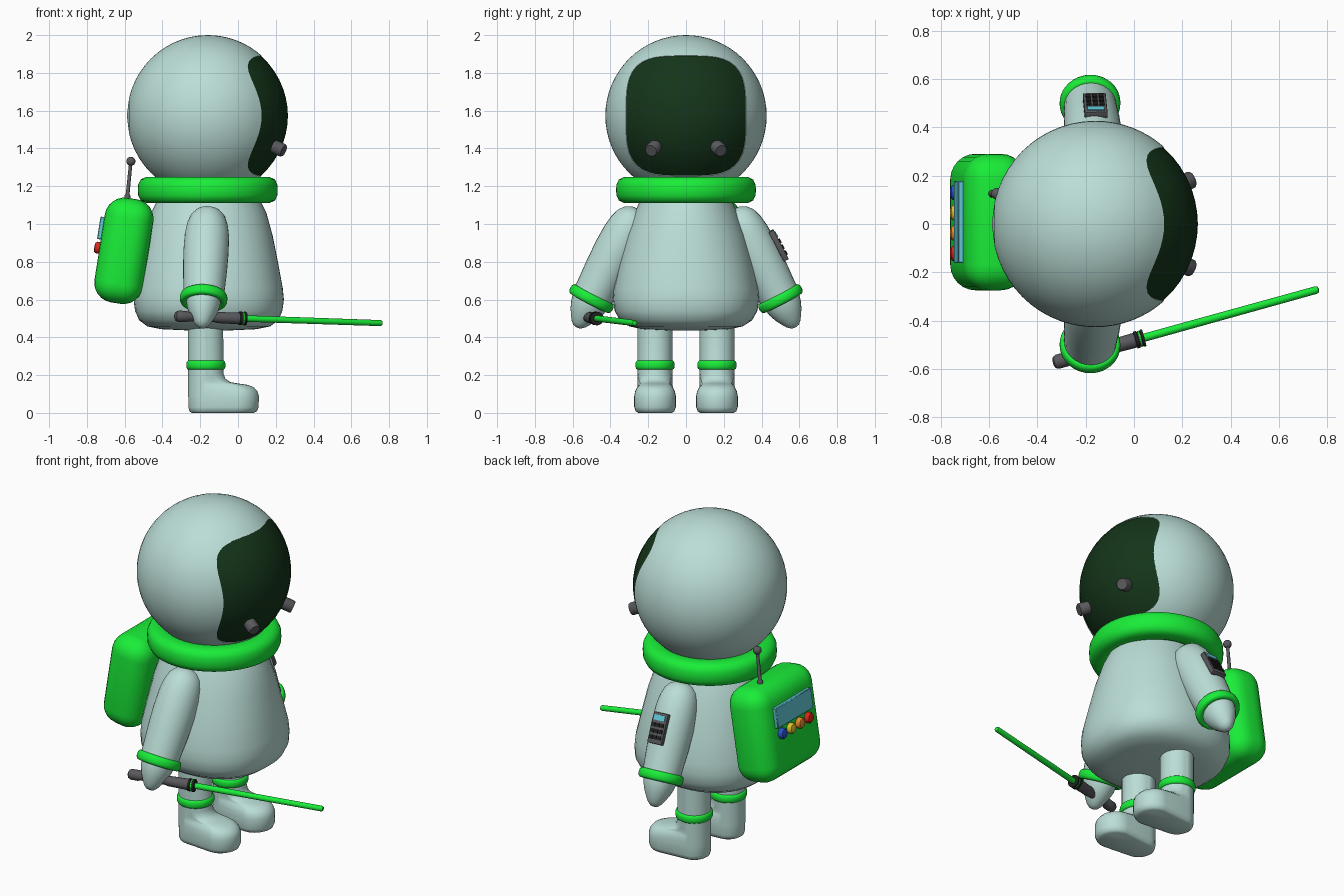
import bpy, bmesh
from math import sin, cos, pi, radians
from mathutils import Vector, Matrix

if "Cube" in bpy.data.objects:
    bpy.data.objects.remove(bpy.data.objects["Cube"])


def material(name, r, g, b):
    m = bpy.data.materials.new(name)
    m.diffuse_color = (r, g, b, 1)
    m.use_nodes = True
    m.node_tree.nodes["Principled BSDF"].inputs["Base Color"].default_value = m.diffuse_color
    return m


SUIT = material("suit", .50, .73, .68)
GREEN = material("green", .01, .85, .04)
GLASS = material("dark_glass", .007, .035, .01)
METAL = material("metal", .10, .10, .11)
BLACK = material("black", .015, .015, .015)
CYAN = material("screen", .12, .60, .70)
BUTTONS = [material("blue", .02, .08, .6), material("yellow", .75, .5, .03),
           material("orange", .75, .25, .02), material("red", .7, .02, .01)]


def finish(name, bm, mat, matrix=Matrix(), angle=40):
    bmesh.ops.recalc_face_normals(bm, faces=bm.faces[:])
    me = bpy.data.meshes.new(name)
    bm.to_mesh(me)
    bm.free()
    me.materials.append(mat)
    ob = bpy.data.objects.new(name, me)
    bpy.context.collection.objects.link(ob)
    me.transform(matrix)
    bpy.ops.object.select_all(action='DESELECT')
    ob.select_set(True)
    bpy.context.view_layer.objects.active = ob
    bpy.ops.object.shade_smooth_by_angle(angle=radians(angle))
    return ob


def loft(name, rings, mat, matrix=Matrix(), caps=(True, True), closed=False, angle=40):
    """Skin a list of equally long point loops."""
    bm = bmesh.new()
    vs = [[bm.verts.new(p) for p in ring] for ring in rings]
    n = len(vs[0])
    pairs = list(zip(vs, vs[1:])) + ([(vs[-1], vs[0])] if closed else [])
    for a, b in pairs:
        for i in range(n):
            j = (i + 1) % n
            bm.faces.new((a[i], a[j], b[j], b[i]))
    if not closed:
        if caps[0]:
            bm.faces.new(vs[0])
        if caps[1]:
            bm.faces.new(vs[-1])
    return finish(name, bm, mat, matrix, angle)


def oval(rx, ry, z, n=32, e=2.0, cx=0.0):
    pts = []
    for i in range(n):
        c, s = cos(2 * pi * i / n), sin(2 * pi * i / n)
        k = (abs(c) ** e + abs(s) ** e) ** (-1 / e)
        pts.append(Vector((cx + rx * c * k, ry * s * k, z)))
    return pts


def along(p, d):
    """Matrix at p whose z axis points along d."""
    return Matrix.Translation(p) @ Vector(d).to_track_quat('Z', 'Y').to_matrix().to_4x4()


def revolve(name, profile, mat, matrix=Matrix(), n=24, **kw):
    return loft(name, [oval(r, r, z, n) for r, z in profile], mat, matrix, **kw)


def band(name, inner, outer, height, mat, matrix, n=40, e=2.6):
    """Padded ring with a squarish round section."""
    mid, w = (inner + outer) / 2, (outer - inner) / 2
    sec = [(mid + p.x, p.y) for p in oval(w, height / 2, 0, 16, e)]
    return revolve(name, sec, mat, matrix, n, closed=True, angle=60)


def box(name, size, loc, mat, matrix=Matrix(), bevel=.005, seg=2):
    bm = bmesh.new()
    bmesh.ops.create_cube(bm, size=1)
    bmesh.ops.scale(bm, vec=size, verts=bm.verts[:])
    if bevel:
        bmesh.ops.bevel(bm, geom=bm.edges[:], offset=bevel, segments=seg, profile=.5, affect='EDGES')
    return finish(name, bm, mat, matrix @ Matrix.Translation(loc))


# helmet: back half of a sphere, then rings morphing into the visor opening
HEAD = Vector((-.16, 0, 1.573))
R, N = .427, 64
outline = [Vector((0, p.x, p.y)) for p in oval(.318, .318, 0, N, 3.6)]


def on_sphere(p, r):
    return Vector(((r * r - p.y ** 2 - p.z ** 2) ** .5, p.y, p.z))


rim = [on_sphere(p, R) for p in outline]
equator = [Vector((0, p.y, p.z)).normalized() for p in outline]
rings = []
for k in range(1, 15):
    a = radians(90 * (k / 14) if k > 1 else 2)
    rings.append([e * R * sin(a) - Vector((R * cos(a), 0, 0)) for e in equator])
for k in range(1, 9):
    rings.append([e.slerp(p.normalized(), k / 8) * R for e, p in zip(equator, rim)])
rings.append([p * .95 for p in rim])
loft("helmet", rings, SUIT, Matrix.Translation(HEAD), caps=(True, False))

# visor
loft("visor", [[on_sphere(p * s, R - .003) for p in outline]
               for s in (.02, .15, .3, .45, .6, .75, .88, .995)],
     GLASS, Matrix.Translation(HEAD), caps=(True, False))

# visor knobs
for s in (-1, 1):
    d = Vector((.39, .18 * s, -.18)).normalized()
    revolve("visor_knob", [(.036, .40), (.036, .474), (.031, .480)], METAL, along(HEAD, d))

# collar
band("collar", .23, .37, .14, GREEN, Matrix.Translation((-.16, 0, 1.18)), 64, 3)

# body: (half x, half y, z, squareness)
BODY = [(.10, .09, .436, 2.2), (.25, .23, .443, 2.3), (.325, .30, .458, 2.4),
        (.368, .35, .49, 2.4), (.39, .378, .54, 2.4), (.398, .387, .60, 2.3),
        (.392, .383, .66, 2.3), (.37, .358, .78, 2.2), (.338, .318, .94, 2.1),
        (.305, .272, 1.06, 2), (.275, .245, 1.12, 2), (.24, .22, 1.18, 2)]
loft("body", [oval(a, b, z, 48, e, -.155) for a, b, z, e in BODY], SUIT, angle=60)


# boots and legs: horizontal slices with a round heel and a round toe
def slice_points(z, heel, toe, rb, rf, y):
    pts = []
    for cx, r, a0 in ((toe - rf, rf, -pi / 2), (heel + rb, rb, pi / 2)):
        for i in range(16):
            a = a0 + pi * i / 15
            pts.append(Vector((cx + r * cos(a), y + r * sin(a), z)))
    return pts


BOOT = [(0, -.245, .085, .075, .088), (.008, -.257, .101, .087, .102),
        (.03, -.263, .110, .093, .110), (.09, -.264, .111, .093, .110),
        (.115, -.264, .103, .093, .105), (.135, -.264, .085, .093, .095),
        (.148, -.264, .055, .093, .080), (.156, -.264, .0, .093, .078),
        (.163, -.264, -.04, .093, .082), (.18, -.264, -.066, .093, .088),
        (.21, -.264, -.077, .093, .0925), (.52, -.264, -.078, .0929, .0929)]
for s in (-1, 1):
    loft("leg_and_boot", [slice_points(*row, .164 * s) for row in BOOT], SUIT, angle=60)
    band("ankle_ring", .07, .104, .05, GREEN, Matrix.Translation((-.17, .164 * s, .253)))

# arms, cuffs and mitten hands share one axis per side
ARM = [(.107, -.01), (.109, .05), (.116, .16), (.120, .28), (.117, .38), (.108, .44),
       (.092, .487), (.065, .518), (.03, .533), (.005, .536)]
HAND = [(.002, -.172), (.022, -.168), (.042, -.15), (.058, -.125), (.076, -.095),
        (.092, -.055), (.099, -.02), (.10, .02)]
for s in (-1, 1):
    up = Vector((.045, -.46 * s, .885)).normalized()
    side = Vector((1, 0, 0)) - up * up.x
    side.normalize()
    m = Matrix((side, up.cross(side), up)).transposed().to_4x4()
    m = Matrix.Translation((-.182, .5 * s, .605)) @ m
    revolve("arm", ARM, SUIT, m, 32, angle=60)
    loft("hand", [oval(r * .92, r, z, 28) for r, z in HAND], SUIT, m, angle=60)
    band("cuff", .085, .126, .056, GREEN, m)
    if s > 0:
        # wrist control pad on the outside of the left arm
        pad = m @ Matrix.Translation((.01, .121, .255))
        box("control_pad", (.095, .03, .175), (0, 0, 0), METAL, pad)
        box("pad_screen", (.07, .008, .03), (0, .016, .058), CYAN, pad, 0)
        for i in (-1, 0, 1):
            for j in range(3):
                box("pad_button", (.02, .01, .022), (i * .027, .017, .018 - j * .035),
                    BLACK, pad, 0)

# backpack, leaning with the body
pack = Matrix.Translation((-.604, .008, .858)) @ Matrix.Rotation(radians(9), 4, 'Y')
box("backpack", (.26, .565, .56), (0, 0, 0), GREEN, pack, .105, 6)
box("pack_screen", (.045, .34, .12), (-.128, 0, .1), CYAN, pack, .004, 1)
for i, mat in enumerate(BUTTONS):
    m = pack @ along((-.11, .122 - .084 * i, -.005), (-1, 0, 0))
    revolve("pack_button", [(.031, 0), (.031, .036), (.024, .045), (.01, .048)], mat, m)

# antenna
base, tip = Vector((-.59, .125, 1.10)), Vector((-.567, .125, 1.332))
L = (tip - base).length
revolve("antenna", [(.016, 0), (.016, .05), (.010, .06), (.009, L)], METAL, along(base, tip - base), 16)
revolve("antenna_ball", [(max(.024 * sin(pi * k / 10), .001), -.024 * cos(pi * k / 10))
                         for k in range(11)], METAL, Matrix.Translation(tip))

# glowing blade: handle, collar rings and rod on one axis
a, b = Vector((-.335, -.575, .512)), Vector((.765, -.27, .475))
m = along(a, b - a)
length = (b - a).length
revolve("blade_handle", [(.012, 0), (.024, .006), (.030, .02), (.030, .06), (.025, .08),
                         (.025, .22), (.029, .24), (.032, .38), (.020, .388)], METAL, m)
revolve("handle_ring", [(.030, .352), (.036, .354), (.036, .366), (.030, .368)], BLACK, m)
revolve("handle_stripe", [(.030, .370), (.0345, .371), (.0345, .377), (.030, .378)], GREEN, m)
revolve("handle_ring", [(.030, .379), (.036, .381), (.036, .391), (.018, .392)], BLACK, m)
revolve("blade_rod", [(.017, .37), (.016, length - .012), (.012, length - .003), (.004, length)],
        GREEN, m, 20)
